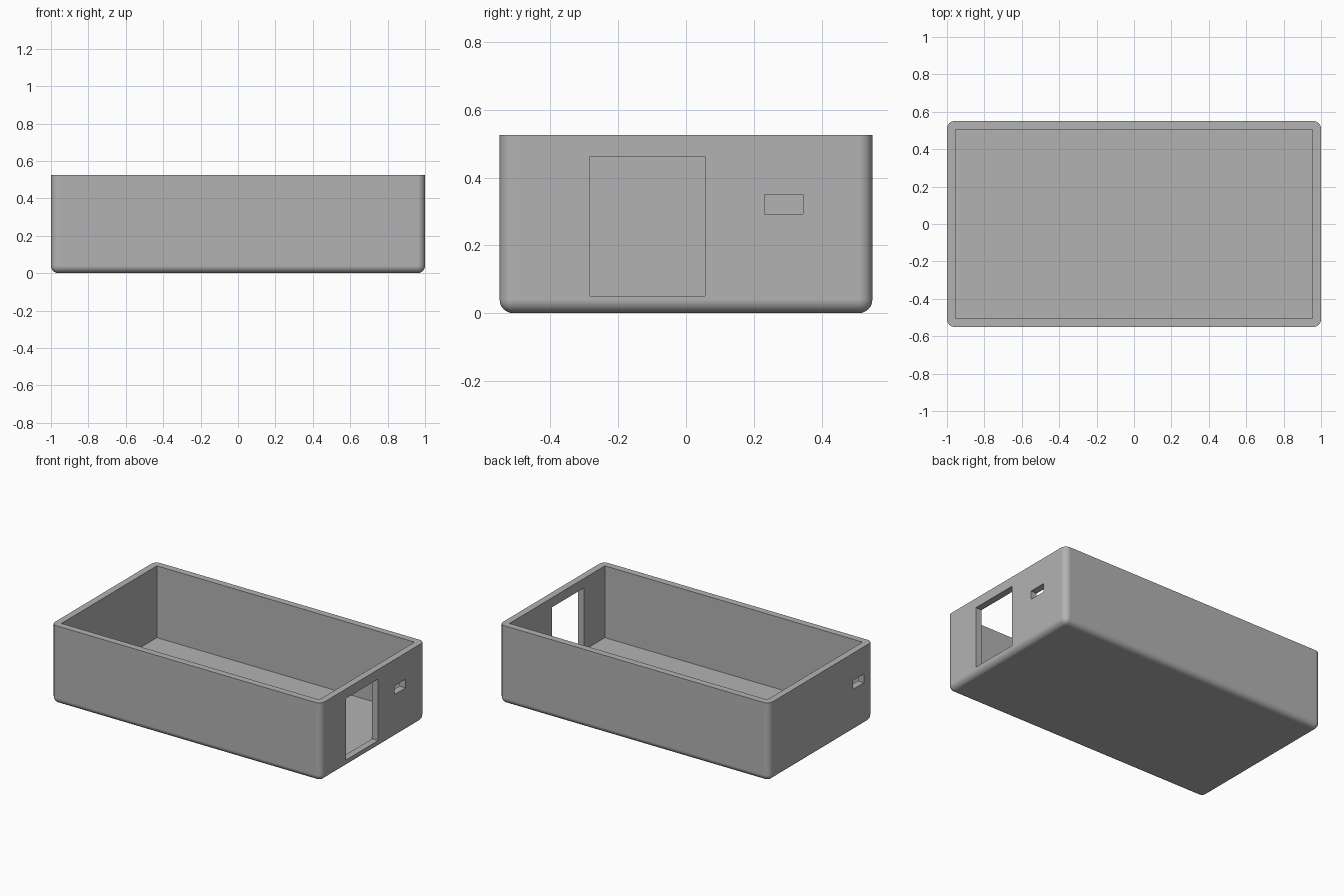
import bpy, bmesh
from mathutils import Vector

if "Cube" in bpy.data.objects:
    bpy.data.objects.remove(bpy.data.objects["Cube"], do_unlink=True)

LENGTH, WIDTH, HEIGHT = 2.0, 1.1, 0.526
WALL, RADIUS = 0.045, 0.04


def block(name, low, high, bevel=0):
    """Box between two corners; optionally round every edge below the open top."""
    low, high = Vector(low), Vector(high)
    bm = bmesh.new()
    bmesh.ops.create_cube(bm, size=1)
    for v in bm.verts:
        v.co = (low + high) / 2 + v.co * (high - low)
    if bevel:
        edges = [e for e in bm.edges if min(v.co.z for v in e.verts) < high.z - 0.01]
        bmesh.ops.bevel(bm, geom=edges, offset=bevel, segments=8,
                        profile=0.5, affect='EDGES', clamp_overlap=True)
    mesh = bpy.data.meshes.new(name)
    bm.to_mesh(mesh)
    bm.free()
    obj = bpy.data.objects.new(name, mesh)
    bpy.context.collection.objects.link(obj)
    return obj


# Plain grey material
grey = bpy.data.materials.new("plain_grey")
grey.use_nodes = True
colour = (0.45, 0.45, 0.45, 1)
grey.diffuse_color = colour
grey.node_tree.nodes["Principled BSDF"].inputs["Base Color"].default_value = colour

# Rounded outer shell of the open tray
hx, hy = LENGTH / 2, WIDTH / 2
case = block("enclosure_tray", (-hx, -hy, 0), (hx, hy, HEIGHT), RADIUS)
case.data.materials.append(grey)

# Cavity, large port, small port, and small port on the opposite end
cutters = [
    block("cavity_cutter", (WALL - hx, WALL - hy, WALL), (hx - WALL, hy - WALL, 1)),
    block("large_port_cutter", (0.9, -0.283, 0.05), (1.1, 0.056, 0.462)),
    block("small_port_cutter", (0.9, 0.231, 0.292), (1.1, 0.346, 0.35)),
    block("opposite_port_cutter", (-1.1, -0.455, 0.285), (-0.9, -0.34, 0.343)),
]

bpy.ops.object.select_all(action='DESELECT')
case.select_set(True)
bpy.context.view_layer.objects.active = case
for cutter in cutters:
    cutter.hide_render = True
    cut = case.modifiers.new(cutter.name, 'BOOLEAN')
    cut.operation, cut.solver, cut.object = 'DIFFERENCE', 'EXACT', cutter
    bpy.ops.object.modifier_apply(modifier=cut.name)
    bpy.data.objects.remove(cutter, do_unlink=True)

# Smooth rounded edges, crisp cut edges, flat walls
bpy.ops.object.shade_smooth_by_angle(angle=0.5)
normals = case.modifiers.new("flat_walls", 'WEIGHTED_NORMAL')
normals.keep_sharp = True
